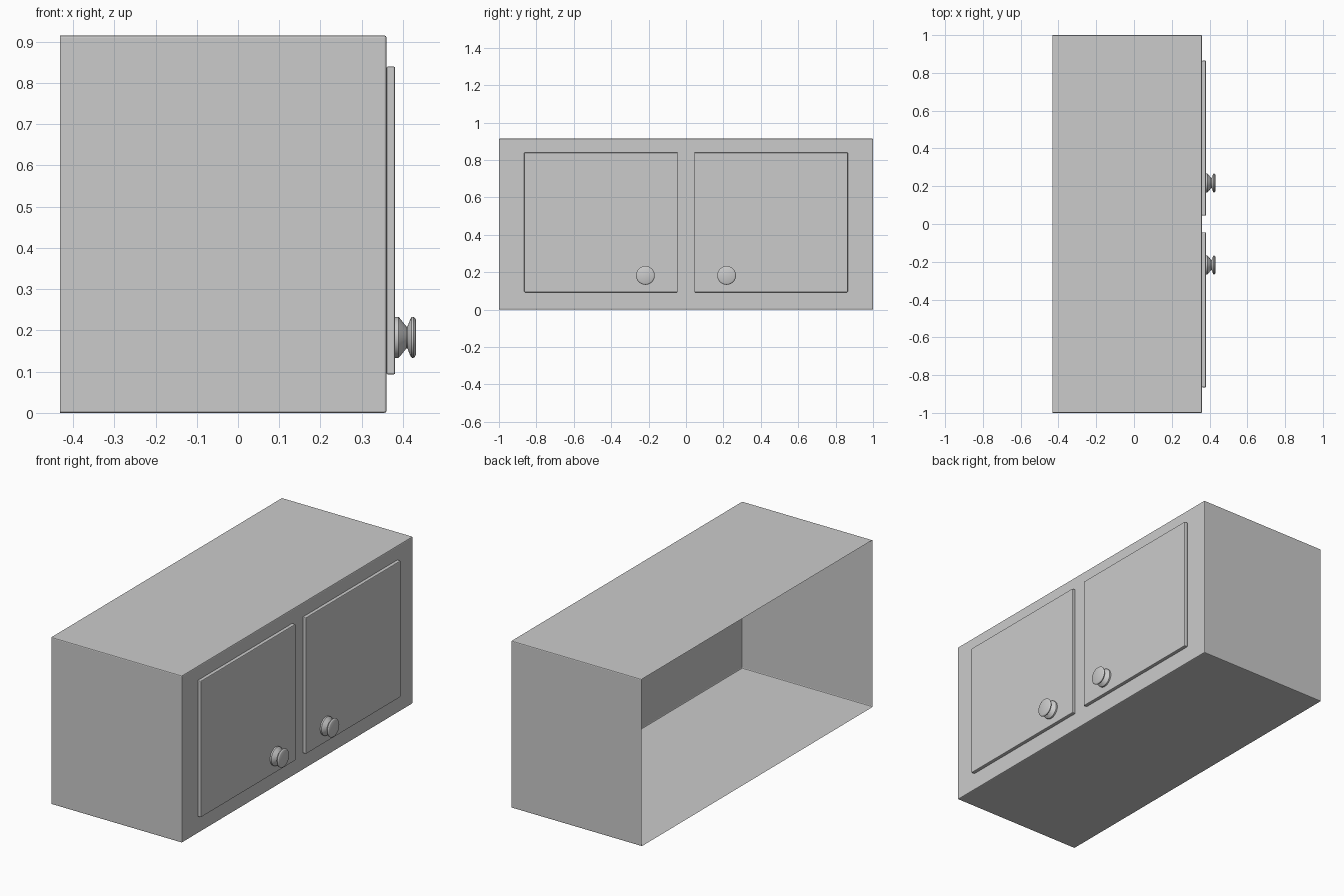
import bpy, bmesh, math
from mathutils import Matrix, Vector

if "Cube" in bpy.data.objects:
    bpy.data.objects.remove(bpy.data.objects["Cube"])


def box(name, lo, hi, bevel, open_back=False):
    """Bevelled box between two corners, optionally without its -x face."""
    lo, hi = Vector(lo), Vector(hi)
    bm = bmesh.new()
    bmesh.ops.create_cube(bm, size=1, matrix=Matrix.Translation((lo + hi) / 2)
                          @ Matrix.Diagonal((*(hi - lo), 1)))
    if open_back:
        back = [f for f in bm.faces if f.normal.x < -0.9]
        bmesh.ops.delete(bm, geom=back, context='FACES_ONLY')
    edges = [e for e in bm.edges if not e.is_boundary]
    bmesh.ops.bevel(bm, geom=edges, offset=bevel, segments=2, profile=0.5,
                    affect='EDGES', clamp_overlap=True)
    return finish(name, bm)


def finish(name, bm):
    me = bpy.data.meshes.new(name)
    bm.to_mesh(me)
    bm.free()
    ob = bpy.data.objects.new(name, me)
    bpy.context.collection.objects.link(ob)
    return ob


def knob(name, y, z):
    """Turned knob: (x, radius) profile spun round the x axis."""
    profile = [(0.38, 0), (0.38, 0.05), (0.389, 0.05), (0.392, 0.047),
               (0.408, 0.027), (0.411, 0.027), (0.418, 0.045),
               (0.421, 0.049), (0.425, 0.05), (0.429, 0.047),
               (0.431, 0.043), (0.431, 0)]
    bm = bmesh.new()
    verts = [bm.verts.new((x, y + r, z)) for x, r in profile]
    edges = [bm.edges.new(p) for p in zip(verts, verts[1:])]
    bmesh.ops.spin(bm, geom=verts + edges, cent=(0, y, z), axis=(1, 0, 0),
                   angle=math.tau, steps=32)
    bmesh.ops.remove_doubles(bm, verts=bm.verts, dist=1e-5)
    bmesh.ops.recalc_face_normals(bm, faces=bm.faces)
    ob = finish(name, bm)
    bpy.ops.object.select_all(action='DESELECT')
    ob.select_set(True)
    bpy.context.view_layer.objects.active = ob
    bpy.ops.object.shade_smooth_by_angle(angle=math.radians(35))


# Cabinet shell, thin-walled and open at the back
box("cabinet_shell", (-0.431, -1, 0), (0.36, 1, 0.915), 0.005, open_back=True)

# Two mirrored doors with their knobs
for side, s in (("left", -1), ("right", 1)):
    y0, y1 = sorted((s * 0.045, s * 0.865))
    box(side + "_door", (0.36, y0, 0.093), (0.381, y1, 0.84), 0.004)
    knob(side + "_knob", s * 0.217, 0.183)
